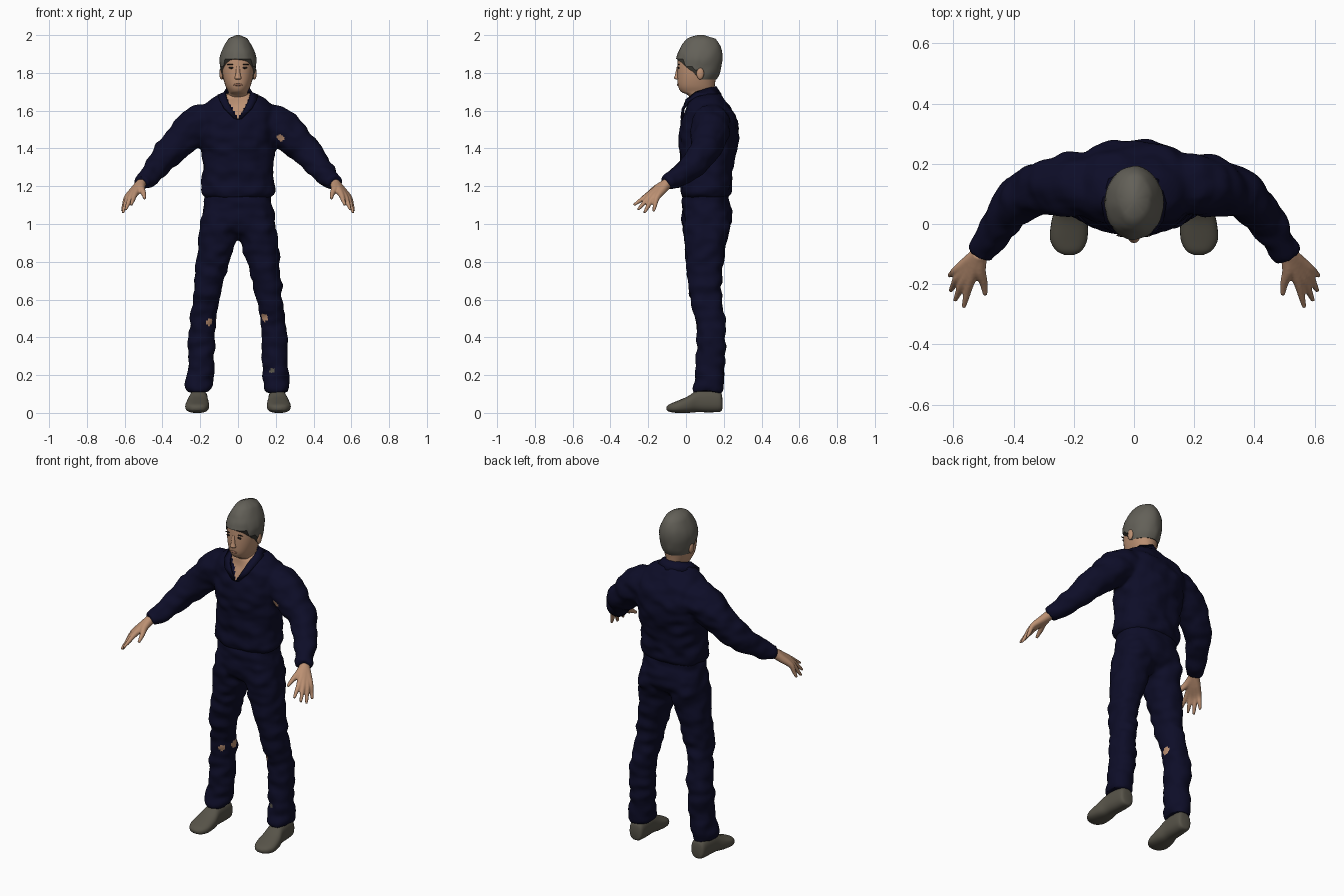
import bpy, bmesh, math
from mathutils import Vector, noise

cube = bpy.data.objects.get("Cube")
if cube:
    bpy.data.objects.remove(cube)


def material(name, rgb):
    m = bpy.data.materials.new(name)
    m.use_nodes = True
    m.diffuse_color = (*rgb, 1)
    m.node_tree.nodes["Principled BSDF"].inputs["Base Color"].default_value = (*rgb, 1)
    m.node_tree.nodes["Principled BSDF"].inputs["Roughness"].default_value = 0.9
    return m


NAVY = material("navy cloth", (0.004, 0.004, 0.021))
SKIN = material("skin", (0.5, 0.28, 0.17))
LIP = material("lips", (0.36, 0.17, 0.11))
HAIR = material("grey hair", (0.125, 0.118, 0.098))
SHOE = material("shoe leather", (0.095, 0.087, 0.066))
DARK = material("dark eyes", (0.015, 0.011, 0.01))


def ring(c, u, v, e=2.0, n=28):
    """Superellipse of points around c, spanned by u and v."""
    pts = []
    for i in range(n):
        a = math.tau * i / n
        ca, sa = math.cos(a), math.sin(a)
        pts.append(Vector(c) + Vector(u) * math.copysign(abs(ca) ** (2 / e), ca)
                   + Vector(v) * math.copysign(abs(sa) ** (2 / e), sa))
    return pts


def refine(rings, k=4):
    """Smooth interpolation between successive rings."""
    out = []
    for i in range(len(rings) - 1):
        a, b, c, d = (rings[max(i - 1, 0)], rings[i], rings[i + 1],
                      rings[min(i + 2, len(rings) - 1)])
        for s in range(k):
            t = s / k
            out.append([q + 0.5 * t * (r - p + t * (2 * p - 5 * q + 4 * r - w
                        + t * (3 * (q - r) + w - p))) for p, q, r, w in zip(a, b, c, d)])
    return out + [rings[-1]]


def loft(bm, rings, k=4):
    rows = [[bm.verts.new(p) for p in r] for r in refine(rings, k)]
    n = len(rows[0])
    for a, b in zip(rows, rows[1:]):
        for i in range(n):
            bm.faces.new((a[i], a[(i + 1) % n], b[(i + 1) % n], b[i]))
    bm.faces.new(rows[0])
    bm.faces.new(rows[-1])


def stack(rows, e=2.4):
    """Level rings from rows of z, x left, x right, y front, y back."""
    return [ring(((a + b) / 2, (f + k) / 2, z), ((b - a) / 2, 0, 0), (0, (k - f) / 2, 0), e)
            for z, a, b, f, k in rows]


def tube(path, radii, n=16):
    pts = [Vector(p) for p in path]
    rings = []
    for i, p in enumerate(pts):
        t = (pts[min(i + 1, len(pts) - 1)] - pts[max(i - 1, 0)]).normalized()
        u = t.cross(Vector((0, 0, 1))).normalized()
        rings.append(ring(p, u * radii[i], u.cross(t) * radii[i], 2, n))
    return rings


def flip(rings, s):
    return [[Vector((p.x * s, p.y, p.z)) for p in r] for r in rings]


def finish(name, bm, mats, voxel=0, smooth=0, wrinkle=0, rule=None):
    bmesh.ops.recalc_face_normals(bm, faces=bm.faces)
    me = bpy.data.meshes.new(name)
    bm.to_mesh(me)
    bm.free()
    ob = bpy.data.objects.new(name, me)
    bpy.context.collection.objects.link(ob)
    bpy.ops.object.select_all(action='DESELECT')
    ob.select_set(True)
    bpy.context.view_layer.objects.active = ob
    if voxel:
        mod = ob.modifiers.new("blend", 'REMESH')
        mod.mode, mod.voxel_size = 'VOXEL', voxel
        bpy.ops.object.modifier_apply(modifier=mod.name)
        mod = ob.modifiers.new("soften", 'SMOOTH')
        mod.iterations = smooth
        bpy.ops.object.modifier_apply(modifier=mod.name)
    me = ob.data
    if wrinkle:
        normals = [v.normal.copy() for v in me.vertices]
        for v, nrm in zip(me.vertices, normals):
            q = Vector((v.co.x * 13, v.co.y * 13, v.co.z * 20))
            v.co += nrm * wrinkle * noise.noise(q)
    me.materials.clear()
    for m in mats:
        me.materials.append(m)
    if rule:
        for f in me.polygons:
            f.material_index = rule(f.center)
    bpy.ops.object.shade_smooth_by_angle(angle=math.radians(50))
    return ob


def near(p, spots):
    return any((p - Vector(s)).length < r for s, r in spots)


# Shirt: torso and both sleeves blended together
bm = bmesh.new()
torso = [(1.14, .175, -.02, .225), (1.17, .198, -.033, .238), (1.22, .195, -.025, .24),
         (1.32, .186, -.03, .255), (1.42, .198, -.035, .272), (1.5, .205, -.032, .28),
         (1.57, .205, -.015, .262), (1.62, .19, .005, .235), (1.66, .145, .02, .2),
         (1.69, .075, .035, .17)]
loft(bm, stack([(z, -w, w, f, b) for z, w, f, b in torso]))
sleeve = tube([(.13, .135, 1.545), (.21, .13, 1.52), (.285, .12, 1.46), (.36, .095, 1.385),
               (.42, .04, 1.315), (.47, -.035, 1.255), (.512, -.105, 1.215)],
              [.1, .105, .094, .08, .068, .056, .044])
for s in (1, -1):
    loft(bm, flip(sleeve, s))


def shirt_rule(p):
    vee = p.y < .08 and p.z > 1.555 and abs(p.x) < (p.z - 1.55) * .5
    return int(vee or near(p, [((.225, .035, 1.455), .02), ((.49, -.1, 1.235), .016)]))


finish("shirt", bm, [NAVY, SKIN], .011, 3, .012, shirt_rule)

# Collar: folded strip around the neck, open in front
bm = bmesh.new()
inner = [(0, -.024, 1.553), (.034, -.02, 1.61), (.058, -.002, 1.66), (.07, .05, 1.7),
         (.06, .12, 1.722), (0, .16, 1.73)]
outer = [(.02, -.03, 1.56), (.075, -.022, 1.615), (.098, .01, 1.655), (.108, .07, 1.685),
         (.085, .15, 1.685), (0, .19, 1.685)]
for s in (1, -1):
    rows = [[bm.verts.new((x * s, y, z)) for x, y, z in line] for line in (inner, outer)]
    for i in range(len(inner) - 1):
        bm.faces.new((rows[0][i], rows[0][i + 1], rows[1][i + 1], rows[1][i]))
bmesh.ops.remove_doubles(bm, verts=bm.verts, dist=.0005)
collar = finish("collar", bm, [NAVY])
collar.modifiers.new("thickness", 'SOLIDIFY').thickness = .012

# Trousers: hips and both legs
bm = bmesh.new()
hips = [(1.2, .175, -.01, .22), (1.12, .178, -.02, .232), (1.05, .19, -.022, .242),
        (.99, .195, -.015, .235), (.94, .13, .02, .19), (.925, .06, .06, .15)]
loft(bm, stack([(z, -w, w, f, b) for z, w, f, b in hips]))
leg = [(1.06, .01, .188, -.01, .23), (.98, .004, .203, -.016, .235), (.9, .012, .214, -.008, .208),
       (.8, .045, .222, .0, .2), (.7, .075, .23, .01, .19), (.6, .1, .237, .024, .188),
       (.5, .115, .252, .052, .205), (.4, .125, .264, .06, .21), (.3, .125, .268, .058, .205),
       (.2, .13, .272, .05, .197), (.15, .135, .277, .04, .197), (.11, .15, .272, .04, .193)]
for s in (1, -1):
    loft(bm, flip(stack(leg, 2.2), s))


def trouser_rule(p):
    if near(p, [((.175, .05, .225), .018)]):
        return 2
    return int(near(p, [((.14, .07, .505), .022), ((-.148, .06, .48), .02),
                        ((-.118, .13, .49), .024)]))


finish("trousers", bm, [NAVY, SKIN, SHOE], .011, 3, .012, trouser_rule)

# Shoes, lofted from heel to toe: y, centre x, half width, sole height, top height
shoe = [(.192, .205, .025, .02, .08), (.18, .205, .042, .006, .115), (.12, .207, .047, .003, .125),
        (.06, .21, .05, .004, .12), (.01, .214, .06, .0, .088), (-.05, .217, .062, .0, .062),
        (-.088, .216, .043, .006, .046), (-.103, .215, .015, .016, .032)]
for side, s in (("left", 1), ("right", -1)):
    bm = bmesh.new()
    loft(bm, flip([ring((x, y, (a + b) / 2), (w, 0, 0), (0, 0, (b - a) / 2), 2.5)
                   for y, x, w, a, b in shoe], s))
    finish(side + "_shoe", bm, [SHOE])

# Hands: five tubes fanning from the wrist, blended
wrist = (.512, -.1, 1.215)
fingers = [((.547, -.198, 1.155), (.566, -.277, 1.1)), ((.568, -.195, 1.142), (.595, -.255, 1.075)),
           ((.584, -.178, 1.134), (.61, -.222, 1.058)), ((.59, -.155, 1.138), (.614, -.172, 1.066))]
for side, s in (("left", 1), ("right", -1)):
    bm = bmesh.new()
    for knuckle, tip in fingers:
        k, t, w = Vector(knuckle), Vector(tip), Vector(wrist)
        loft(bm, flip(tube([w, w.lerp(k, .5), k, k.lerp(t, .55), t],
                           [.028, .023, .016, .0115, .007], 12), s))
    loft(bm, flip(tube([wrist, (.513, -.155, 1.188), (.5, -.195, 1.162), (.494, -.236, 1.135)],
                       [.026, .021, .014, .008], 12), s))
    finish(side + "_hand", bm, [SKIN], .005, 2)

# Head and neck: z, half width, front, back
head = [(1.58, .06, .03, .14), (1.655, .059, .03, .148), (1.685, .054, .005, .15),
        (1.7, .052, -.026, .15), (1.73, .066, -.042, .152), (1.78, .08, -.046, .16),
        (1.84, .087, -.046, .175), (1.9, .086, -.038, .178), (1.955, .06, .0, .15),
        (1.97, .02, .05, .1)]
bm = bmesh.new()
loft(bm, stack([(z, -w, w, f, b) for z, w, f, b in head], 2.15))
finish("head", bm, [SKIN])


def section(rows, z):
    """Half width, front and back of a profile at height z."""
    for a, b in zip(rows, rows[1:]):
        if z <= b[0]:
            t = max(0, (z - a[0]) / (b[0] - a[0]))
            return [p + (q - p) * t for p, q in zip(a[1:], b[1:])]
    return rows[-1][1:]


# Hair cap with a hairline: fringe, sideburns and nape
cap = [(1.76, .08, -.04, .158), (1.79, .09, -.045, .178), (1.87, .099, -.054, .194),
       (1.91, .09, -.042, .192), (1.95, .07, -.022, .18), (1.98, .052, .005, .158),
       (1.994, .034, .03, .13), (2.0, .01, .06, .095)]
N = 40
rings = [[] for i in range(13)]
for i in range(N):
    a = math.tau * i / N
    fore = -math.sin(a)
    low = 1.873 if fore > .65 else 1.835 if fore > .25 else 1.815 if fore > -.15 else 1.765
    for j, r in enumerate(rings):
        z = low + (2.0 - low) * j / 12
        w, f, b = section(cap, z)
        lump = 1 + .03 * noise.noise(Vector((math.cos(a) * 3, fore * 3, z * 20)))
        r.append(Vector((w * math.cos(a) * lump, (f + b) / 2 - (b - f) / 2 * fore * lump, z)))
bm = bmesh.new()
loft(bm, rings, 1)
finish("hair", bm, [HAIR])


def blob(name, centre, scale, mat):
    bm = bmesh.new()
    bmesh.ops.create_uvsphere(bm, u_segments=16, v_segments=10, radius=1)
    for v in bm.verts:
        v.co = Vector(centre) + v.co * Vector(scale)
    finish(name, bm, [mat])


def face_plate(name, x, z, w, h, mat):
    """Thin oval lying on the front of the face."""
    hw, f, b = section(head, z)
    y = (f + b) / 2 - (b - f) / 2 * (1 - abs(x / hw) ** 2.15) ** .465
    blob(name, (x, y - .001, z), (w, .0045, h), mat)


# Facial features
for side, s in (("left", 1), ("right", -1)):
    blob(side + "_ear", (s * .088, .075, 1.797), (.011, .02, .032), SKIN)
    face_plate(side + "_eye", s * .035, 1.827, .015, .0055, DARK)
    face_plate(side + "_eyebrow", s * .037, 1.844, .022, .003, DARK)
face_plate("mouth", 0, 1.737, .025, .006, LIP)
bm = bmesh.new()
loft(bm, [ring((0, y, z), (w, 0, 0), (0, d, 0)) for z, y, w, d in
          [(1.765, -.044, .012, .008), (1.772, -.048, .018, .015), (1.79, -.046, .013, .012),
           (1.835, -.043, .008, .005)]])
finish("nose", bm, [SKIN])
